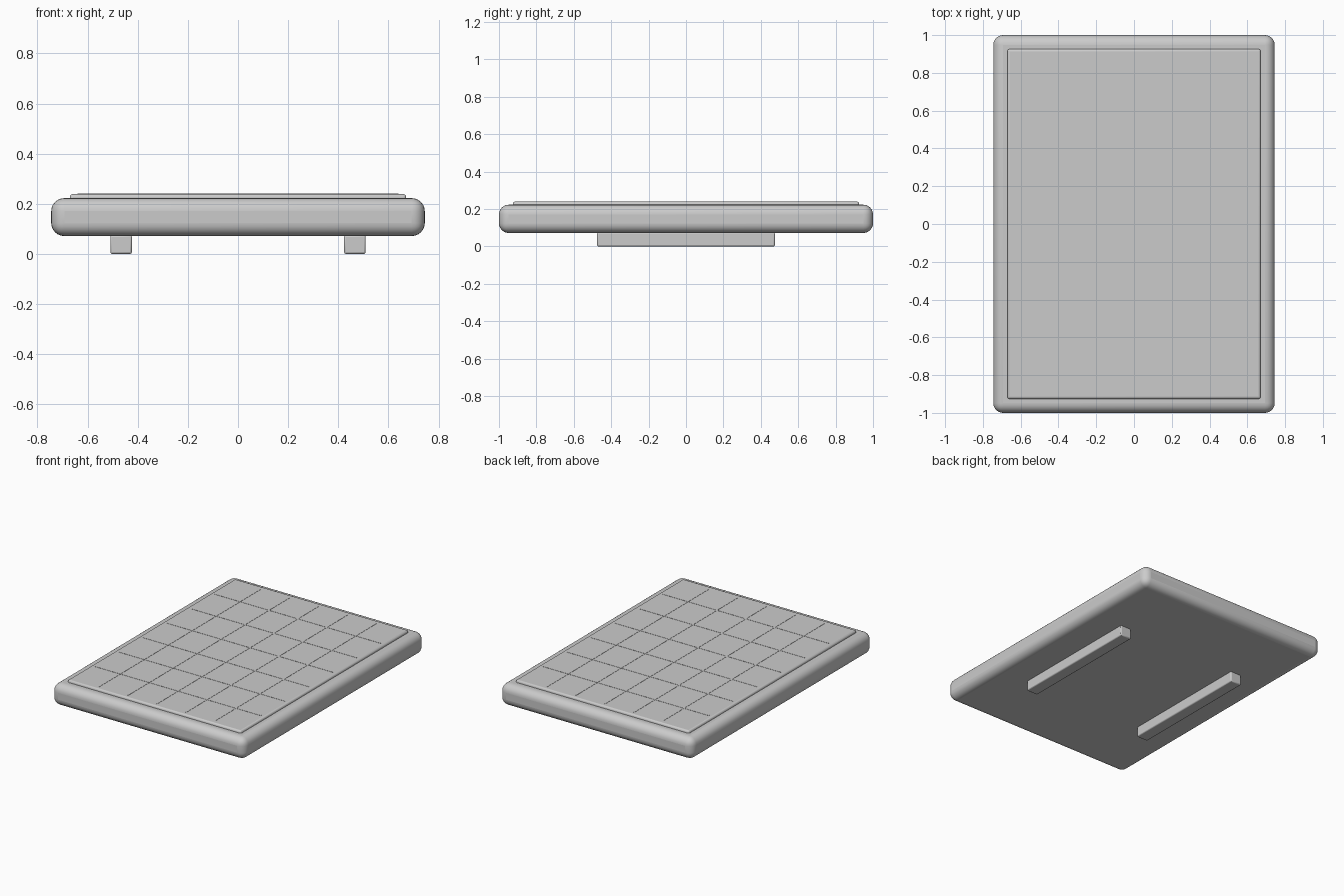
import bpy

if "Cube" in bpy.data.objects:
    bpy.data.objects.remove(bpy.data.objects["Cube"])


def box(name, center, size, bevel=0.0, segments=1):
    """Axis-aligned box with an optional rounded bevel."""
    bpy.ops.mesh.primitive_cube_add(size=1, location=center)
    obj = bpy.context.object
    obj.name = name
    obj.scale = size
    bpy.ops.object.transform_apply(location=False, rotation=False, scale=True)
    if bevel:
        mod = obj.modifiers.new("Bevel", 'BEVEL')
        mod.width = bevel
        mod.segments = segments
        bpy.ops.object.shade_smooth_by_angle()
    return obj


# Rounded frame and the glass sheet set into its top
box("frame", (0, 0, 0.147), (1.49, 2.0, 0.151), 0.052, 6)
PW, PL, TOP = 1.342, 1.852, 0.239
box("panel", (0, 0, TOP - 0.02), (PW, PL, 0.04), 0.012, 3)

# Thin cell divider strips lying on the panel
COLS, ROWS, STRIP = 6, 7, 0.006
for i in range(1, COLS):
    box(f"column_divider_{i}", (PW * (i / COLS - 0.5), 0, TOP),
        (STRIP, PL - 0.06, 0.003))
for j in range(1, ROWS):
    box(f"row_divider_{j}", (0, PL * (j / ROWS - 0.5), TOP),
        (PW - 0.06, STRIP, 0.003))

# Mounting rails underneath
for side, name in ((-1, "left_rail"), (1, "right_rail")):
    box(name, (side * 0.466, 0, 0.0375), (0.086, 0.95, 0.075), 0.007, 2)
